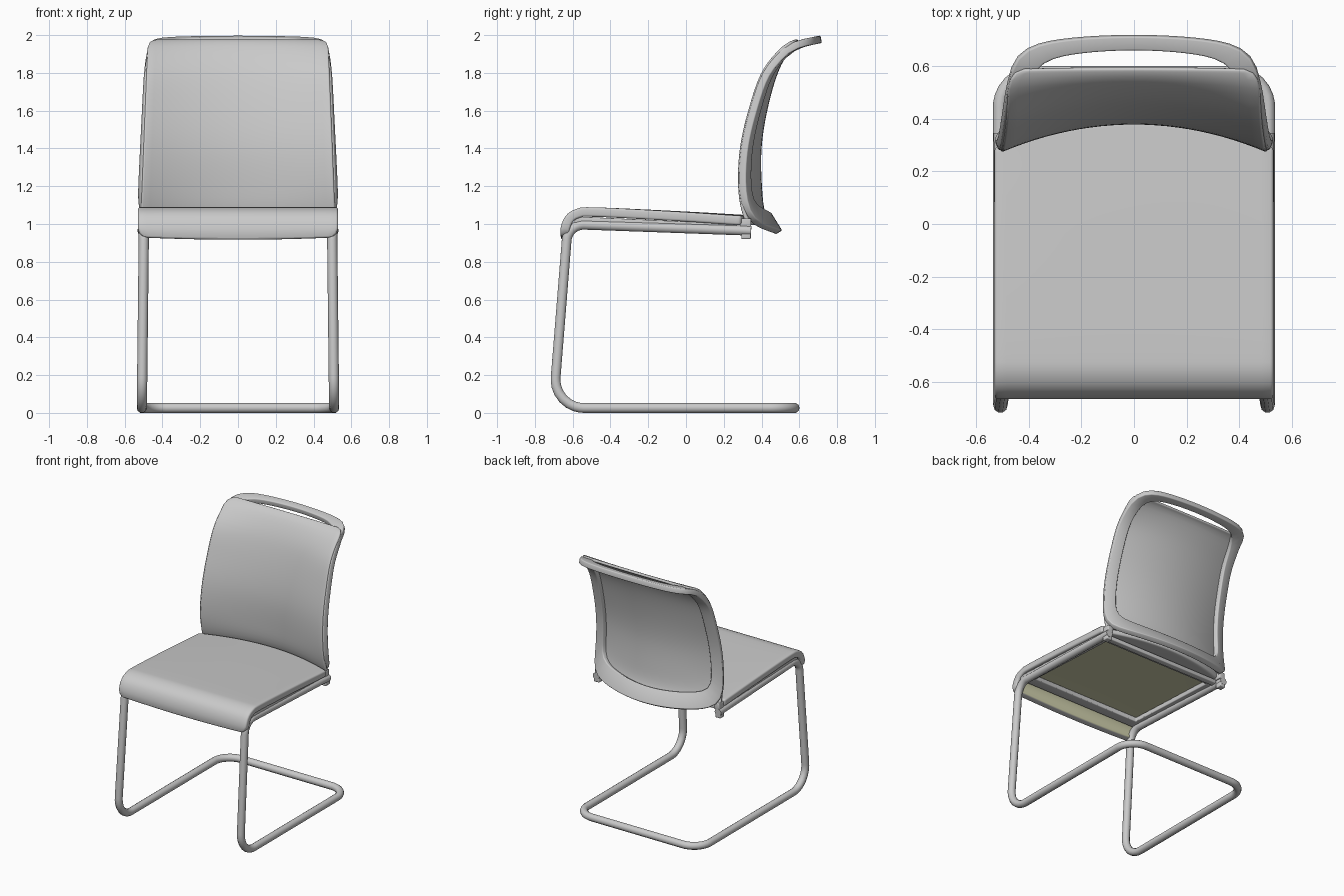
import bpy, bmesh, math
from mathutils import Vector

if "Cube" in bpy.data.objects:
    bpy.data.objects.remove(bpy.data.objects["Cube"])


def material(name, rgb):
    m = bpy.data.materials.new(name)
    m.use_nodes = True
    m.diffuse_color = (*rgb, 1)
    m.node_tree.nodes["Principled BSDF"].inputs["Base Color"].default_value = (*rgb, 1)
    return m


GREY = material("grey", (0.59, 0.59, 0.59))
OLIVE = material("olive underside", (0.65, 0.65, 0.43))


def finish(ob, mats, thickness=0, offset=0, bevel=0, mat_offset=0):
    """Link, thicken, round the rim and shade an object."""
    bpy.context.collection.objects.link(ob)
    for m in mats:
        ob.data.materials.append(m)
    if thickness:
        s = ob.modifiers.new("thickness", "SOLIDIFY")
        s.thickness, s.offset, s.material_offset = thickness, offset, mat_offset
    if bevel:
        b = ob.modifiers.new("round", "BEVEL")
        b.width, b.segments, b.limit_method = bevel, 3, "ANGLE"
        b.angle_limit = math.radians(45)
        b.use_clamp_overlap = False
    bpy.ops.object.select_all(action="DESELECT")
    ob.select_set(True)
    bpy.context.view_layer.objects.active = ob
    bpy.ops.object.convert(target="MESH")
    bpy.ops.object.shade_smooth_by_angle(angle=math.radians(40))
    return bpy.context.view_layer.objects.active


def grid(name, rows, closed=False):
    """Mesh object from rows of points joined by quads."""
    bm = bmesh.new()
    vs = [[bm.verts.new(p) for p in r] for r in rows]
    n = len(rows[0])
    for a, b in zip(vs, vs[1:]):
        for i in range(n if closed else n - 1):
            j = (i + 1) % n
            bm.faces.new((a[i], a[j], b[j], b[i]))
    me = bpy.data.meshes.new(name)
    bm.to_mesh(me)
    bm.free()
    return bpy.data.objects.new(name, me)


class Profile:
    """Smooth path through points, read by length."""
    def __init__(self, pts):
        p = [Vector(q) for q in pts]
        p = [2 * p[0] - p[1]] + p + [2 * p[-1] - p[-2]]
        self.p = []
        for a, b, c, d in zip(p, p[1:], p[2:], p[3:]):
            for k in range(20):
                t = k / 20
                self.p.append(0.5 * (2 * b + (c - a) * t + (2 * a - 5 * b + 4 * c - d) * t * t
                                     + (3 * b - a - 3 * c + d) * t ** 3))
        self.p.append(p[-2])
        self.s = [0]
        for a, b in zip(self.p, self.p[1:]):
            self.s.append(self.s[-1] + (b - a).xy.length)
        self.length = self.s[-1]

    def at(self, s):
        s = min(max(s, 0), self.length)
        i = 0
        while i < len(self.s) - 2 and self.s[i + 1] < s:
            i += 1
        return self.p[i].lerp(self.p[i + 1], (s - self.s[i]) / (self.s[i + 1] - self.s[i]))


def steps(lo, hi, n, r):
    """Distances that run finer round the corner radius r at the start."""
    return [lo + r * k for k in (0, 0.2, 0.5)] + [lo + r + (hi - lo - r) * k / n for k in range(n + 1)]


def corner(d, r):
    """Width lost to a rounded corner at distance d from the edge."""
    d = min(d, r)
    return r - math.sqrt(max(r * r - (r - d) ** 2, 0))


# Backrest surface: y, z and how far the sides come forward
back = Profile([(0.475, 0.945, 0.11), (0.412, 1.05, 0.107), (0.392, 1.2, 0.112), (0.39, 1.4, 0.1),
                (0.42, 1.6, 0.085), (0.476, 1.8, 0.07), (0.545, 1.93, 0.032),
                (0.6, 1.972, 0.005), (0.712, 1.998, 0)])
TOP = back.length


def half_width(s):
    return 0.526 - 0.048 * s / TOP


def back_point(x, s):
    y, z, sag = back.at(s)
    return (x, y - sag * (x / half_width(s)) ** 2, z)


# Backrest panel, rounded at its top corners
lo, hi, cols = 0.08, TOP - 0.122, 24
rows = []
for s in reversed([hi + lo - d for d in steps(lo, hi, 28, 0.06)]):
    w = half_width(s) - 0.007 - corner(hi - s, 0.06)
    rows.append([back_point(w * (2 * i / cols - 1), s) for i in range(cols + 1)])
finish(grid("backrest_panel", rows), [GREY], 0.02, 0, 0.007)


# Backrest frame with its arched handle slot above the panel
def frame_loop(bottom, top, inset, n_top, n_bottom, count=96):
    mid, half, pts = (bottom + top) / 2, (top - bottom) / 2, []
    for k in range(count):
        a = 2 * math.pi * k / count
        c, q = math.cos(a), math.sin(a)
        n = n_top if q > 0 else n_bottom
        r = (abs(c) ** n + abs(q) ** n) ** (-1 / n)
        u, v = c * r, q * r
        s = mid + half * v + u * u * (0.06 * max(0, -v) - 0.045 * max(0, v))
        pts.append(back_point(u * (half_width(s) - inset), s))
    return pts


outer = frame_loop(0, TOP, 0, 8, 10)
inner = frame_loop(0.115, TOP - 0.055, 0.077, 8, 12)
finish(grid("backrest_frame", [outer, inner], True), [GREY], 0.04, -1, 0.007)

# Seat cushion with a rolled front lip and a curved rear edge
seat = Profile([(-0.66, 0.925, 0), (-0.665, 0.975, 0), (-0.638, 1.042, 0), (-0.58, 1.08, 0),
                (-0.48, 1.088, 0), (0, 1.066, 0), (0.395, 1.043, 0)])
rows = []
for s in steps(0, seat.length, 40, 0.055):
    y, z, _ = seat.at(s)
    w = 0.53 - corner(s, 0.055)
    row = []
    for i in range(cols + 1):
        u = 2 * i / cols - 1
        bow = 0.105 * u * u * max(0, (y + 0.5) / 0.9)
        row.append((w * u, y - bow, z - 0.01 * (1 - u * u) * max(0, 1 - s / 0.12)))
    rows.append(row)
cushion = finish(grid("seat", rows), [GREY, OLIVE], 0.05, -1, 0.012, 1)
# Only the middle of the underside and the inner lip are olive
for p in cushion.data.polygons:
    if p.center.y > 0.26 or abs(p.center.x) > 0.48:
        p.material_index = 0


# Ring under the seat that surrounds the underside panel
def ring(x, y0, y1):
    return [(sx * x, y, 1.018 - 0.047 * (y + 0.5)) for sx, y in
            ((-1, y0), (1, y0), (1, y1), (-1, y1))]


finish(grid("under_seat_frame", [ring(0.515, -0.59, 0.27), ring(0.445, -0.51, 0.235)], True),
       [GREY], 0.036, 0, 0.006)


# Bent tube frame
def tube(name, corners, radius):
    pts = [Vector(corners[0][0])]
    for (a, _), (b, r), (c, _) in zip(corners, corners[1:], corners[2:]):
        a, b, c = Vector(a), Vector(b), Vector(c)
        d, e = (a - b).normalized(), (c - b).normalized()
        cut = r / math.tan(d.angle(e) / 2)
        centre = b + (d + e).normalized() * r / math.sin(d.angle(e) / 2)
        p, q = b + d * cut - centre, b + e * cut - centre
        pts += [centre + p.lerp(q, k / 8).normalized() * r for k in range(9)]
    pts.append(Vector(corners[-1][0]))
    cu = bpy.data.curves.new(name, "CURVE")
    cu.dimensions = "3D"
    cu.bevel_depth, cu.bevel_resolution, cu.use_fill_caps = radius, 3, True
    sp = cu.splines.new("POLY")
    sp.points.add(len(pts) - 1)
    for p, v in zip(sp.points, pts):
        p.co = (*v, 1)
    finish(bpy.data.objects.new(name, cu), [GREY])


half = [((-0.506, 0.345, 0.964), 0), ((-0.498, -0.625, 0.999), 0.09),
        ((-0.509, -0.703, 0.026), 0.15), ((-0.509, 0.574, 0.026), 0.13)]
other = [((-p[0], p[1], p[2]), r) for p, r in reversed(half)]
tube("tube_frame", half + other, 0.027)


# Rear crossbar, and brackets that hold the backrest
def box(name, centre, size):
    bm = bmesh.new()
    bmesh.ops.create_cube(bm, size=1)
    for v in bm.verts:
        v.co = Vector(centre) + Vector(a * b for a, b in zip(v.co, size))
    me = bpy.data.meshes.new(name)
    bm.to_mesh(me)
    bm.free()
    finish(bpy.data.objects.new(name, me), [GREY], bevel=0.006)


box("rear_crossbar", (0, 0.275, 0.972), (0.96, 0.045, 0.03))
for side, x in (("left", 1), ("right", -1)):
    box(side + "_back_bracket", (x * 0.495, 0.315, 1.005), (0.045, 0.06, 0.05))
    box(side + "_rail_cap", (x * 0.503, 0.318, 0.938), (0.045, 0.05, 0.036))
